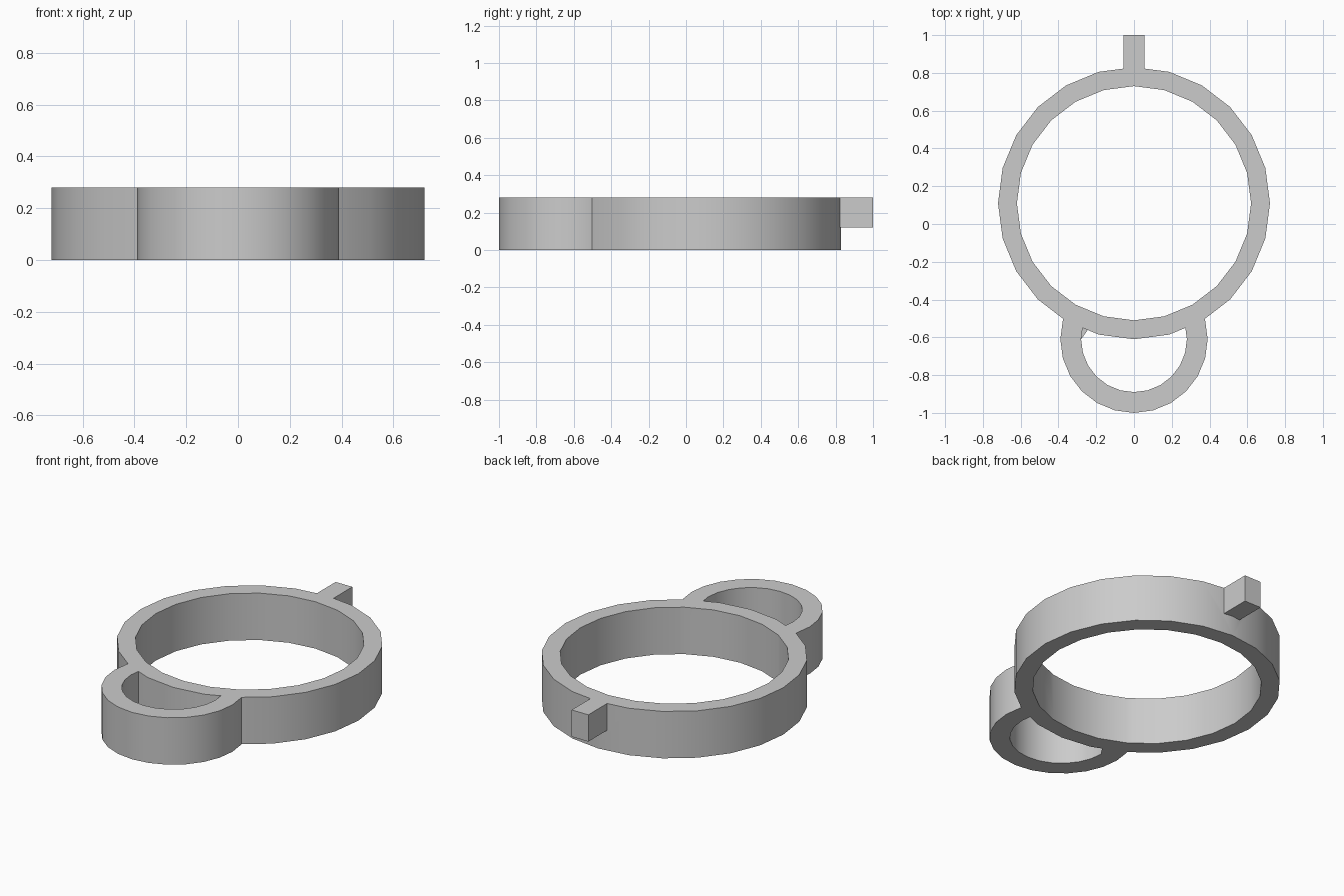
import bpy
import math

cube = bpy.data.objects.get("Cube")
if cube:
    bpy.data.objects.remove(cube, do_unlink=True)

HEIGHT = 0.28
MAIN_Y, MAIN_OUTER, MAIN_INNER = 0.11, 0.72, 0.62
LOOP_Y, LOOP_OUTER, LOOP_INNER = -0.61, 0.39, 0.28

grey = bpy.data.materials.new("plain grey")
grey.use_nodes = True
colour = (0.6, 0.6, 0.6, 1)
grey.diffuse_color = colour
grey.node_tree.nodes["Principled BSDF"].inputs["Base Color"].default_value = colour


def disc(name, y, radius, margin=0.0):
    """Upright 24-sided cylinder; margin extends it past both faces."""
    bpy.ops.mesh.primitive_cylinder_add(
        vertices=24, radius=radius, depth=HEIGHT + 2 * margin,
        location=(0, y, HEIGHT / 2))
    obj = bpy.context.object
    obj.name = name
    obj.data.materials.append(grey)
    return obj


def block(name, x, y, z):
    """Box from (min, max) pairs."""
    ranges = (x, y, z)
    bpy.ops.mesh.primitive_cube_add(size=1, location=[(a + b) / 2 for a, b in ranges])
    obj = bpy.context.object
    obj.name = name
    obj.scale = [b - a for a, b in ranges]
    bpy.ops.object.transform_apply(location=False, rotation=False, scale=True)
    obj.data.materials.append(grey)
    return obj


def combine(target, tool, operation):
    """Apply a boolean and discard the tool."""
    bpy.context.view_layer.objects.active = target
    mod = target.modifiers.new("combine", "BOOLEAN")
    mod.operation = operation
    mod.solver = "EXACT"
    mod.object = tool
    bpy.ops.object.modifier_apply(modifier=mod.name)
    bpy.data.objects.remove(tool, do_unlink=True)


# Crescent opening: the loop's hole stops at the main ring's wall
crescent = disc("crescent_cutter", LOOP_Y, LOOP_INNER, 0.1)
combine(crescent, disc("main_wall", MAIN_Y, MAIN_OUTER, 0.2), "DIFFERENCE")

# Solid outline: main disc, front loop and rear tab
body = disc("ring_with_loop_and_tab", MAIN_Y, MAIN_OUTER)
combine(body, disc("front_loop", LOOP_Y, LOOP_OUTER), "UNION")
combine(body, block("rear_tab", (-0.055, 0.055), (0.78, 1.0), (0.12, HEIGHT)), "UNION")

# Openings
combine(body, disc("main_hole", MAIN_Y, MAIN_INNER, 0.1), "DIFFERENCE")
combine(body, crescent, "DIFFERENCE")

# Smooth curved walls with crisp edges
bpy.ops.object.select_all(action="DESELECT")
body.select_set(True)
bpy.context.view_layer.objects.active = body
bpy.ops.object.shade_smooth_by_angle(angle=math.radians(30))
